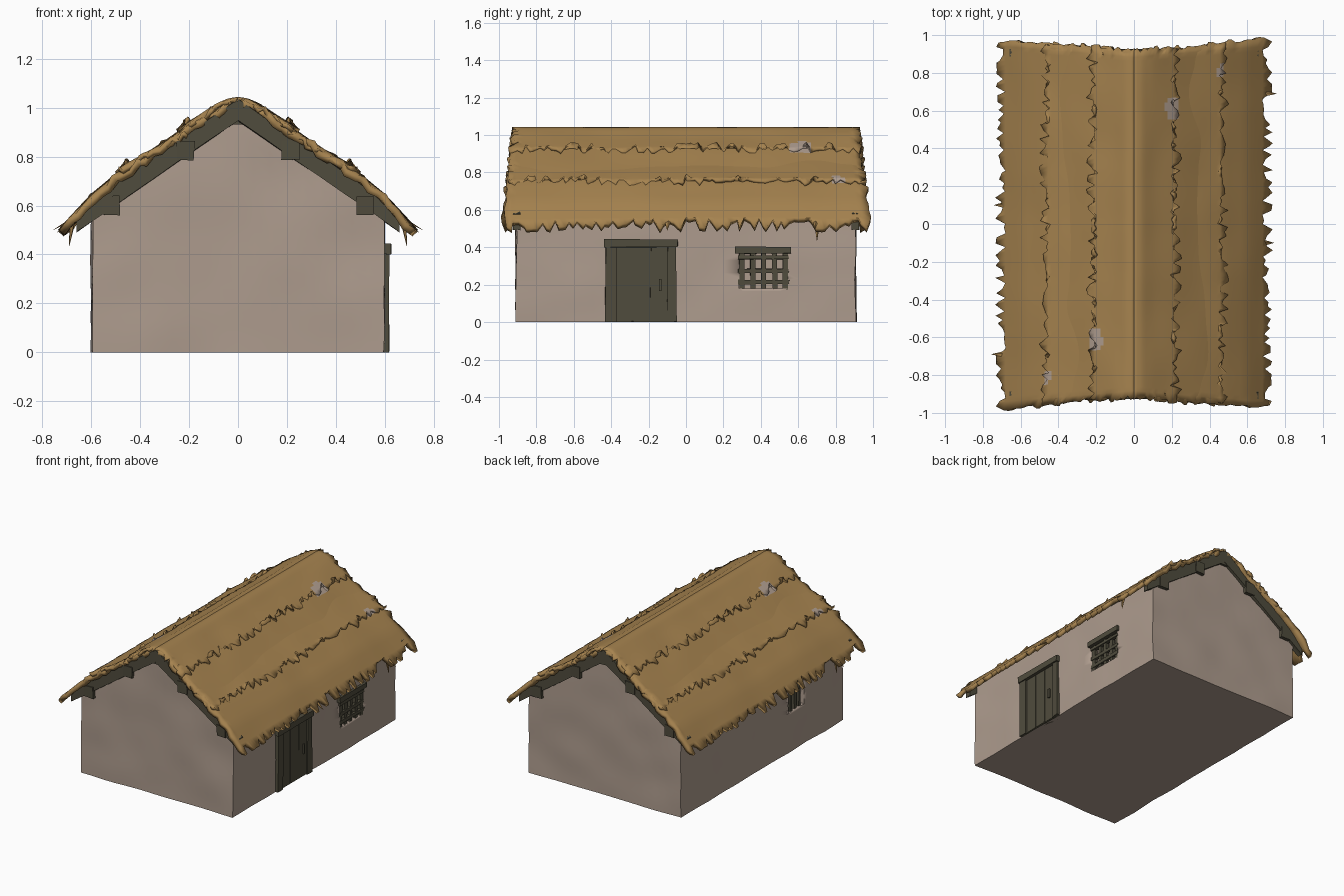
import bpy, bmesh, math, random
from mathutils import Vector, noise

if "Cube" in bpy.data.objects:
    bpy.data.objects.remove(bpy.data.objects["Cube"])

random.seed(7)


def material(name, rgb):
    m = bpy.data.materials.new(name)
    lin = [((c / 255 + 0.055) / 1.055) ** 2.4 for c in rgb]
    m.diffuse_color = (*lin, 1)
    m.use_nodes = True
    m.node_tree.nodes["Principled BSDF"].inputs["Base Color"].default_value = m.diffuse_color
    return m


PLASTER = material("plaster", (174, 156, 142))
STRAW = material("straw", (166, 131, 79))
WOOD = material("dark wood", (80, 76, 61))


def finish(name, bm, mats, angle=35):
    me = bpy.data.meshes.new(name)
    bm.to_mesh(me)
    bm.free()
    for m in mats:
        me.materials.append(m)
    me.shade_smooth()
    me.set_sharp_from_angle(angle=math.radians(angle))
    ob = bpy.data.objects.new(name, me)
    bpy.context.collection.objects.link(ob)
    return ob


def box(name, lo, hi, mat=WOOD, jitter=0.003):
    bm = bmesh.new()
    bmesh.ops.create_cube(bm, size=1)
    for v in bm.verts:
        v.co = Vector([(lo[i] + hi[i]) / 2 + v.co[i] * (hi[i] - lo[i])
                       + random.uniform(-jitter, jitter) for i in range(3)])
        v.co.z = max(v.co.z, 0)
    return finish(name, bm, [mat])


# Walls: one solid with a gabled top and gently uneven plaster
bm = bmesh.new()
bmesh.ops.create_cube(bm, size=1)
bmesh.ops.subdivide_edges(bm, edges=bm.edges[:], cuts=17, use_grid_fill=True)
for v in bm.verts:
    x, y, t = v.co.x * 1.194, v.co.y * 1.815, v.co.z + 0.5
    p = Vector((x, y, t * (1.0 - 0.68 * abs(x))))
    n = noise.noise_vector(p * 4.5) * 0.009
    n.z = 0
    v.co = p + n
walls = finish("walls", bm, [PLASTER], 40)


# Window recesses cut into the walls
def recess(name, lo, hi):
    cutter = box(name, lo, hi, PLASTER, 0.002)
    cutter.hide_render = True
    cutter.hide_viewport = True
    mod = walls.modifiers.new(name, "BOOLEAN")
    mod.operation = "DIFFERENCE"
    mod.object = cutter
    mod.solver = "EXACT"


recess("right_window_cutter", (0.555, 0.285, 0.18), (0.7, 0.545, 0.38))
recess("left_window_cutter", (-0.7, -0.47, 0.28), (-0.555, -0.29, 0.46))

# Door with frame, planks and handle
box("door", (0.57, -0.385, 0), (0.602, -0.09, 0.41), jitter=0)
for i in range(3):
    y = -0.368 + i * 0.091
    box("door_plank", (0.59, y, 0.004), (0.606, y + 0.086, 0.398), jitter=0.001)
for y0, y1 in ((-0.43, -0.372), (-0.1, -0.052)):
    box("door_jamb", (0.57, y0, 0), (0.616, y1, 0.41))
box("door_lintel", (0.57, -0.438, 0.402), (0.624, -0.045, 0.443))
box("door_handle", (0.6, -0.145, 0.165), (0.617, -0.13, 0.23), jitter=0)

# Right window: lintel and barred grille
box("window_lintel", (0.56, 0.265, 0.367), (0.618, 0.562, 0.402))
for i in range(5):
    y = 0.298 + i * 0.0585
    box("window_bar", (0.572, y - 0.013, 0.175), (0.596, y + 0.013, 0.38))
for z in (0.215, 0.275, 0.345):
    box("window_crossbar", (0.58, 0.28, z - 0.01), (0.602, 0.55, z + 0.01))

# Left window: small with upright bars
for y in (-0.43, -0.38, -0.33):
    box("left_window_bar", (-0.59, y - 0.011, 0.275), (-0.568, y + 0.011, 0.465))

# Roof timbers: purlins running front to back, rafters on both gables
box("ridge_beam", (-0.03, -0.92, 0.93), (0.03, 0.92, 1.0))
for s in (-1, 1):
    for x, z in ((0.215, 0.825), (0.52, 0.6)):
        box("purlin", (s * x - 0.036, -0.932, z - 0.04), (s * x + 0.036, 0.932, z + 0.04))
    for e in (-1, 1):
        bm = bmesh.new()
        bmesh.ops.create_cube(bm, size=1)
        bmesh.ops.subdivide_edges(bm, edges=bm.edges[:], cuts=5, use_grid_fill=True)
        for v in bm.verts:
            x = (v.co.x + 0.5) * 0.66
            z = 0.992 - 0.69 * x + v.co.z * 0.088 + random.uniform(-0.003, 0.003)
            v.co = (s * x, e * 0.906 + v.co.y * 0.04, z)
        bmesh.ops.recalc_face_normals(bm, faces=bm.faces[:])
        finish("gable_rafter", bm, [WOOD])

# Thatch: overlapping ragged tiers, one slope reused for the other side
PROFILE = [(0, 1.038), (0.04, 1.03), (0.09, 1.0), (0.22, 0.917), (0.47, 0.748),
           (0.6, 0.645), (0.72, 0.515), (0.85, 0.36)]
PATCHES = [(0.205, 0.61, 0.04, 0.055), (0.46, 0.81, 0.022, 0.035)]


def roof_z(x):
    for (a, za), (b, zb) in zip(PROFILE, PROFILE[1:]):
        if x <= b:
            return za + (zb - za) * (x - a) / (b - a)
    return PROFILE[-1][1]


def thatch_tier(name, x0, x1, lift0, lift1, jag, thick, seed, rows=14, cols=80):
    bm = bmesh.new()
    grid = []
    for i in range(rows + 1):
        t = i / rows
        line = []
        for j in range(cols + 1):
            x = x0 + (x1 - x0) * t
            u = j / cols * 2 - 1
            y = u * (0.905 + 0.06 * (x / 0.7))
            if i == rows:
                x += random.uniform(-jag, jag * 0.8)
                y += random.uniform(-0.008, 0.008)
            soft = min(1, x / 0.1)
            n = noise.noise(Vector((x * 5, y * 3.5, seed)))
            z = roof_z(x) + lift0 + (lift1 - lift0) * t + 0.009 * n * soft
            if j in (0, cols):
                y += math.copysign(random.uniform(-0.015, 0.03), u)
                x += random.uniform(0, 0.02) * soft
                z -= random.uniform(0, 0.03) * soft
            line.append(bm.verts.new((x, y, z)))
        grid.append(line)
    for i in range(rows):
        for j in range(cols):
            f = bm.faces.new((grid[i][j], grid[i + 1][j], grid[i + 1][j + 1], grid[i][j + 1]))
            c = f.calc_center_median()
            # bare spots where plaster shows through
            if any(((c.x - a) / rx) ** 2 + ((c.y - b) / ry) ** 2 < 1 for a, b, rx, ry in PATCHES):
                f.material_index = 1
    ob = finish(name, bm, [STRAW, PLASTER], 50)
    sol = ob.modifiers.new("thickness", "SOLIDIFY")
    sol.thickness = thick
    sol.offset = -1
    twin = ob.copy()
    twin.name = name + "_left"
    twin.rotation_euler.z = math.pi
    bpy.context.collection.objects.link(twin)


thatch_tier("thatch_base", 0, 0.71, 0, 0, 0.032, 0.03, 1.3, rows=24)
thatch_tier("thatch_middle", 0.2, 0.475, -0.014, 0.012, 0.035, 0.018, 5.7)
thatch_tier("thatch_top", 0, 0.225, 0.006, 0.013, 0.035, 0.018, 9.1)

# Loose straw tufts hanging at the eaves
for s in (-1, 1):
    for y, tip in ((0.7, (0.69, 0.435)), (0.69, (0.755, 0.5)), (-0.1, (0.74, 0.49))):
        bm = bmesh.new()
        bmesh.ops.create_cone(bm, cap_ends=True, segments=5, radius1=0.02, radius2=0.001, depth=1)
        for v in bm.verts:
            k = v.co.z + 0.5
            v.co = (s * (0.675 + (tip[0] - 0.675) * k + v.co.x * 0.7),
                    s * y + v.co.y, 0.545 + (tip[1] - 0.545) * k)
        bmesh.ops.recalc_face_normals(bm, faces=bm.faces[:])
        finish("straw_tuft", bm, [STRAW])
